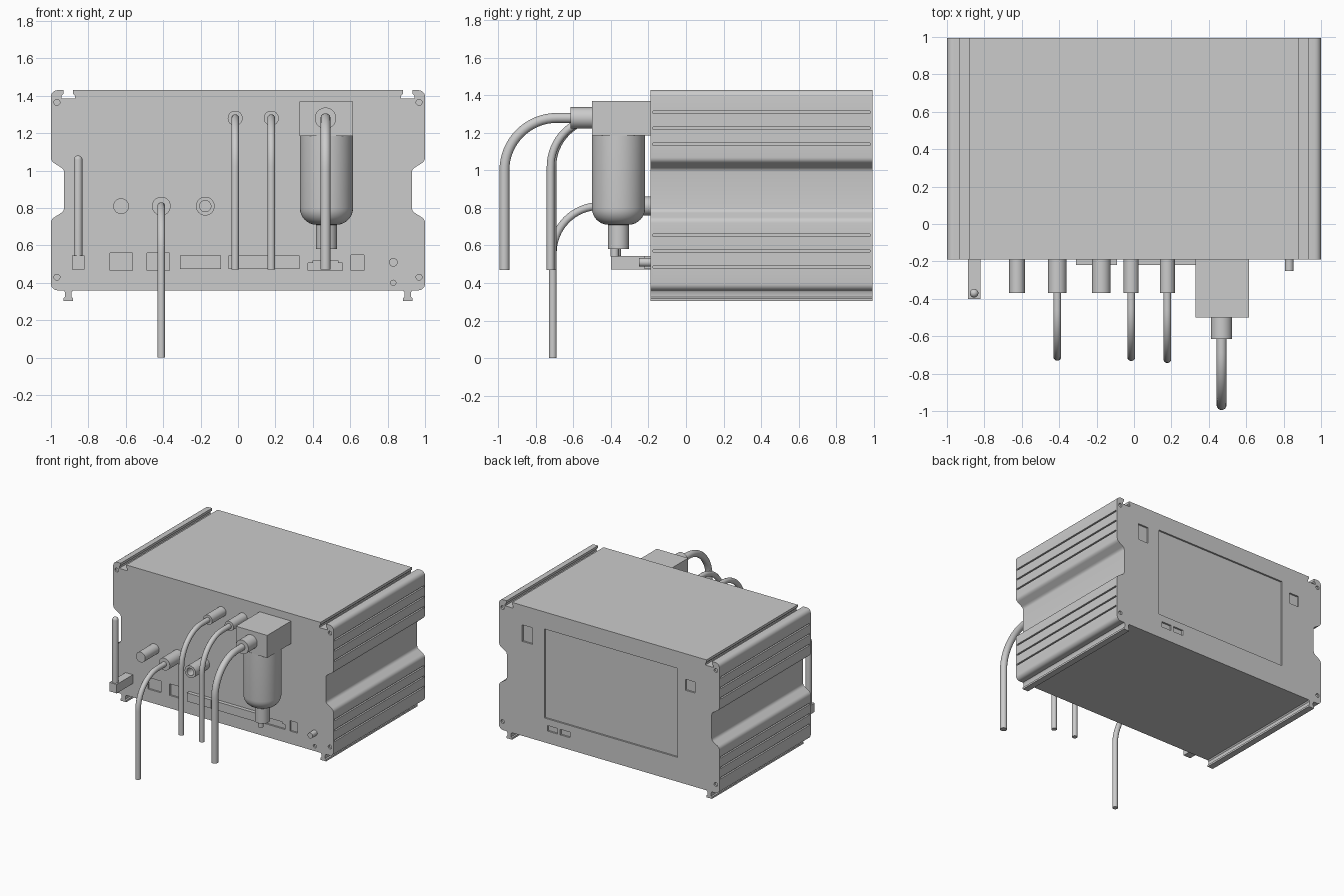
import bpy, bmesh, math
from math import cos, sin, pi

if "Cube" in bpy.data.objects:
    bpy.data.objects.remove(bpy.data.objects["Cube"])

FRONT, BACK, SKIN = -0.19, 0.995, 0.014


def finish(obj):
    bpy.ops.object.select_all(action='DESELECT')
    obj.select_set(True)
    bpy.context.view_layer.objects.active = obj
    if obj.type == 'CURVE':
        bpy.ops.object.convert(target='MESH')
    bpy.ops.object.shade_smooth_by_angle(angle=math.radians(35))
    return bpy.context.view_layer.objects.active


def slab(name, loops, y0, y1):
    """Flat x-z outline (later loops are holes) extruded from y0 to y1."""
    cu = bpy.data.curves.new(name, 'CURVE')
    cu.dimensions, cu.fill_mode, cu.extrude = '2D', 'BOTH', (y1 - y0) / 2
    for loop in loops:
        sp = cu.splines.new('POLY')
        sp.points.add(len(loop) - 1)
        for p, (x, z) in zip(sp.points, loop):
            p.co = (x, z, 0, 1)
        sp.use_cyclic_u = True
    ob = bpy.data.objects.new(name, cu)
    bpy.context.collection.objects.link(ob)
    ob.rotation_euler.x = pi / 2
    ob.location.y = (y0 + y1) / 2
    return finish(ob)


def lathe(name, profile, loc, forward=True, seg=32):
    """Revolve (radius, distance) points about -y (forward) or z."""
    bm = bmesh.new()
    rings = []
    for r, h in profile:
        n = seg if r > 0 else 1
        ring = []
        for i in range(n):
            a = 2 * pi * i / seg
            u, v = r * cos(a), r * sin(a)
            co = (u, -h, v) if forward else (u, v, h)
            ring.append(bm.verts.new([c + d for c, d in zip(co, loc)]))
        rings.append(ring)
    for a, b in zip(rings, rings[1:]):
        for i in range(seg):
            j = (i + 1) % seg
            q = [a[i % len(a)], a[j % len(a)], b[j % len(b)], b[i % len(b)]]
            bm.faces.new(list(dict.fromkeys(q)))
    bmesh.ops.recalc_face_normals(bm, faces=bm.faces)
    me = bpy.data.meshes.new(name)
    bm.to_mesh(me)
    bm.free()
    ob = bpy.data.objects.new(name, me)
    bpy.context.collection.objects.link(ob)
    return finish(ob)


def rod(r, length, start=0):
    return [(0, start), (r, start), (r, length), (0, length)]


def box(name, x0, x1, y0, y1, z0, z1):
    return slab(name, [rect(x0, x1, z0, z1)], y0, y1)


def rect(x0, x1, z0, z1):
    return [(x0, z0), (x1, z0), (x1, z1), (x0, z1)]


def arc(cx, cz, r, a0, a1, n=6):
    return [(cx + r * cos(math.radians(a0 + (a1 - a0) * i / n)),
             cz + r * sin(math.radians(a0 + (a1 - a0) * i / n))) for i in range(n + 1)]


def circle(cx, cz, r):
    return arc(cx, cz, r, 0, 360, 20)[:-1]


def cable(name, x, y0, y1, z0, z1, bend, radius):
    """Tube leaving forward from y0, bending down to y1 and ending at z1."""
    pts = [(y0, z0)] + arc(y1 + bend, z0 - bend, bend, 90, 180, 16) + [(y1, z1)]
    cu = bpy.data.curves.new(name, 'CURVE')
    cu.dimensions, cu.bevel_depth, cu.bevel_resolution = '3D', radius, 5
    cu.use_fill_caps = True
    sp = cu.splines.new('POLY')
    sp.points.add(len(pts) - 1)
    for p, (y, z) in zip(sp.points, pts):
        p.co = (x, y, z, 1)
    ob = bpy.data.objects.new(name, cu)
    bpy.context.collection.objects.link(ob)
    return finish(ob)


def outline(grooves):
    """Housing section: top slots, waisted sides, foot rails, mirrored in x."""
    def groove(z):
        return [(1, z + .006), (.986, z + .006), (.986, z - .006), (1, z - .006)] if grooves else []
    h = [(.882, 1.43), (.882, 1.41), (.872, 1.40), (.872, 1.385), (.945, 1.385),
         (.945, 1.40), (.932, 1.41), (.932, 1.43)]
    h += arc(.965, 1.395, .035, 90, 0)
    for z in (1.31, 1.225, 1.14):
        h += groove(z)
    h += arc(.965, 1.07, .035, 0, -60, 4) + arc(.96, .99, .03, 120, 180, 4)
    h += arc(.96, .80, .03, 180, 240, 4) + arc(.965, .72, .035, 60, 0, 4)
    for z in (.655, .57, .485):
        h += groove(z)
    h += arc(.965, .395, .035, 0, -90)
    h += [(.932, .36), (.925, .35), (.925, .325), (.933, .318), (.933, .303),
          (.882, .303), (.882, .318), (.89, .325), (.89, .35), (.882, .36)]
    return h + [(-x, z) for x, z in reversed(h)]


# Housing
slab("housing", [outline(True)], FRONT + SKIN, BACK - SKIN)
screws = [circle(s * .968, z, .016) for s in (-1, 1) for z in (1.365, .43)]
dsub = [(.375, .465), (.56, .465), (.56, .505), (.535, .505), (.535, .52),
        (.40, .52), (.40, .505), (.375, .505)]
slab("front_plate", [outline(False)] + screws + [
    rect(-.685, -.565, .465, .56), rect(-.487, -.367, .465, .56),
    rect(.605, .675, .465, .55), circle(.83, .40, .014), dsub], FRONT, FRONT + SKIN)
slab("rear_plate", [outline(False)] + screws + [
    rect(-.62, .59, .56, 1.29), rect(.695, .79, 1.135, 1.27), rect(-.78, -.69, 1.13, 1.22),
    rect(.47, .56, .46, .505), rect(.355, .445, .46, .505)], BACK - SKIN, BACK)

# Front terminal strips
box("terminal_strip_short", -.31, -.09, -.22, FRONT, .475, .545)
box("terminal_strip_long", -.05, .33, -.22, FRONT, .475, .545)
lathe("ground_pin", rod(.023, .06), (.83, FRONT, .51))

# Antenna on its bracket
box("antenna_bracket", -.888, -.822, -.40, FRONT, .472, .545)
tip = arc(0, 1.058, .023, 0, 90)
lathe("antenna", [(0, .54), (.023, .54)] + tip[:-1] + [(0, 1.081)],
      (-.855, -.37, 0), forward=False)

# Round connectors
lathe("plug_solid", rod(.042, .18), (-.625, FRONT, .81))
lathe("socket_hollow", [(0, 0), (.05, 0), (.05, .18), (.03, .18), (.03, .05), (0, .05)],
      (-.175, FRONT, .81))

# Connectors with hanging cables
for i, (x, z, r, y, end, bend) in enumerate([(-.41, .81, .05, -.71, 0, .25),
                                             (-.015, 1.28, .04, -.712, .47, .26),
                                             (.178, 1.28, .04, -.722, .47, .26)]):
    lathe(f"cable_plug_{i}", rod(r, .18), (x, FRONT, z))
    cable(f"cable_{i}", x, -.36, y, z, end, bend, .021)

# Filter unit with bowl, drain and hose
box("filter_head", .33, .615, -.50, FRONT, 1.185, 1.37)
lathe("filter_bowl", [(0, 1.19), (.142, 1.19)] + arc(.052, .80, .09, 0, -90, 8) + [(0, .71)],
      (.473, -.36, 0), forward=False, seg=48)
lathe("filter_drain", rod(.056, .72, .58), (.473, -.36, 0), forward=False)
lathe("drain_tip", rod(.022, .59, .54), (.473, -.38, 0), forward=False)
lathe("hose_fitting", rod(.057, .115), (.468, -.50, 1.28))
cable("hose", .468, -.60, -.968, 1.28, .47, .28, .027)
